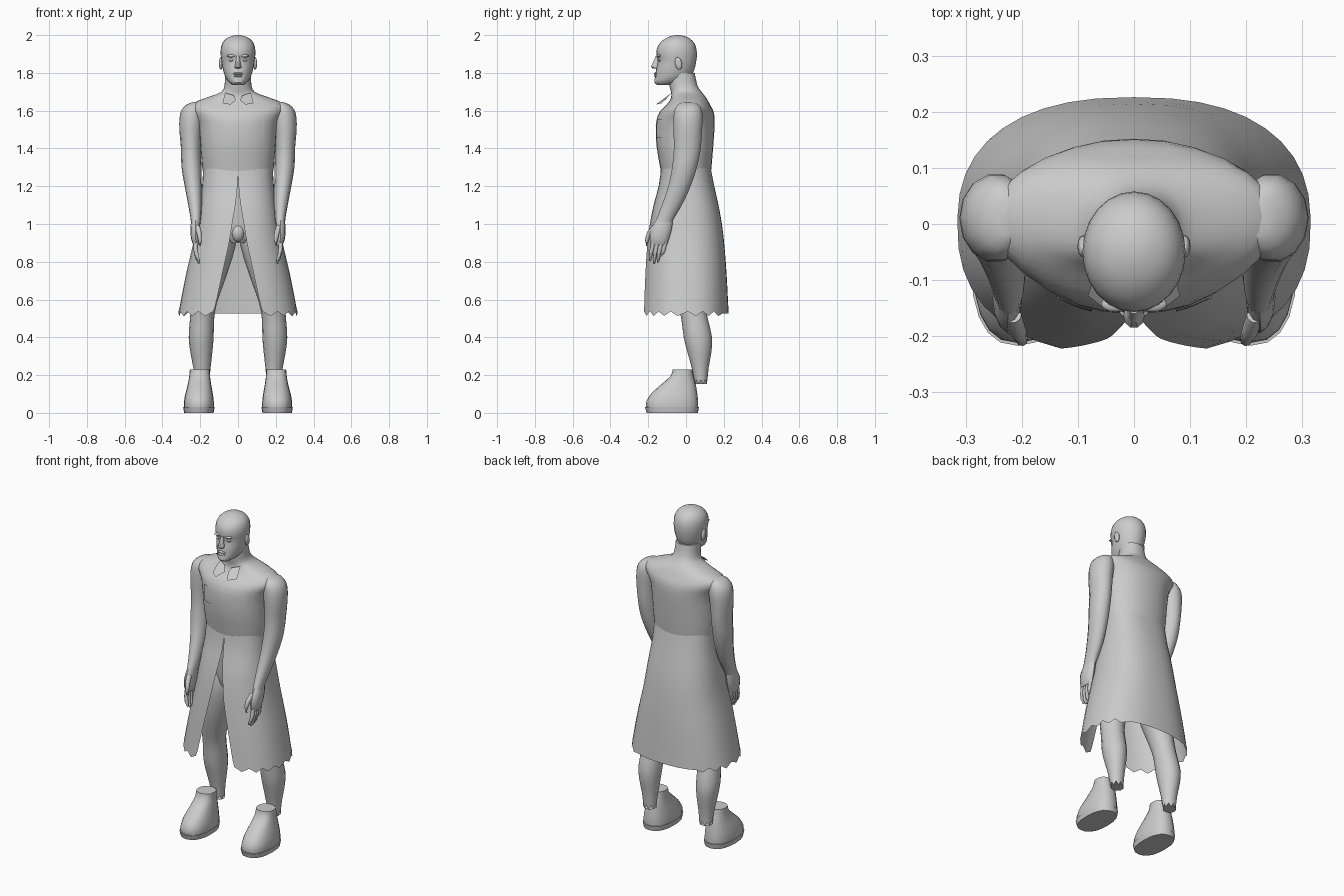
import bpy, bmesh, math
from mathutils import Vector
from mathutils.bvhtree import BVHTree

if "Cube" in bpy.data.objects:
    bpy.data.objects.remove(bpy.data.objects["Cube"])

grey = bpy.data.materials.new("plain_grey")
grey.diffuse_color = (0.6, 0.6, 0.6, 1)
grey.use_nodes = True
grey.node_tree.nodes["Principled BSDF"].inputs["Base Color"].default_value = grey.diffuse_color


def make(name, verts, faces, angle=40, fix=True):
    me = bpy.data.meshes.new(name)
    me.from_pydata(verts, [], faces)
    if fix:
        bm = bmesh.new()
        bm.from_mesh(me)
        bmesh.ops.recalc_face_normals(bm, faces=bm.faces)
        bm.to_mesh(me)
        bm.free()
    me.materials.append(grey)
    ob = bpy.data.objects.new(name, me)
    bpy.context.collection.objects.link(ob)
    bpy.ops.object.select_all(action='DESELECT')
    ob.select_set(True)
    bpy.context.view_layer.objects.active = ob
    bpy.ops.object.shade_smooth_by_angle(angle=math.radians(angle))
    return ob


def spline(rows, steps):
    """Catmull-Rom interpolation of the rows of numbers."""
    out = []
    for i in range(len(rows) - 1):
        a, b = rows[max(i - 1, 0)], rows[i]
        c, d = rows[i + 1], rows[min(i + 2, len(rows) - 1)]
        for k in range(steps):
            t = k / steps
            out.append([0.5 * (2 * q + (r - p) * t + (2 * p - 5 * q + 4 * r - s) * t * t
                               + (3 * q - p - 3 * r + s) * t ** 3)
                        for p, q, r, s in zip(a, b, c, d)])
    return out + [list(rows[-1])]


def power(v, n):
    return math.copysign(abs(v) ** (2 / n), v)


def loft(name, rows, side=1, seg=16, n=2, steps=2, ragged=0, angle=40):
    """Rows: height, centre x, half width, front y, back y."""
    rows = spline(rows, steps)
    verts, faces = [], []
    for j, (z, cx, w, f, b) in enumerate(rows):
        for i in range(seg):
            t = 2 * math.pi * i / seg
            dz = ragged * (-1) ** i if j == len(rows) - 1 else 0
            verts.append((side * (cx + w * power(math.cos(t), n)),
                          (f + b) / 2 + (b - f) / 2 * power(math.sin(t), n), z + dz))
    for j in range(len(rows) - 1):
        for i in range(seg):
            k = (i + 1) % seg
            faces.append((j * seg + i, j * seg + k, (j + 1) * seg + k, (j + 1) * seg + i))
    faces += [tuple(range(seg)), tuple(range(len(verts) - seg, len(verts)))]
    return make(name, verts, faces, angle)


def blob(name, centre, size, turn=0):
    bm = bmesh.new()
    bmesh.ops.create_uvsphere(bm, u_segments=12, v_segments=8, radius=1)
    for v in bm.verts:
        x, y, z = (v.co[i] * size[i] for i in range(3))
        v.co = Vector((x, y * math.cos(turn) - z * math.sin(turn),
                       y * math.sin(turn) + z * math.cos(turn))) + Vector(centre)
    verts = [v.co[:] for v in bm.verts]
    faces = [[v.index for v in f.verts] for f in bm.faces]
    bm.free()
    return make(name, verts, faces, 60)


def tube(name, pts, radii, seg=8):
    """Tapered limb through points."""
    verts, faces = [], []
    pts = [Vector(p) for p in pts]
    for i, p in enumerate(pts):
        d = pts[min(i + 1, len(pts) - 1)] - pts[max(i - 1, 0)]
        q = d.to_track_quat('Z', 'Y')
        for k in range(seg):
            t = 2 * math.pi * k / seg
            verts.append(p + q @ Vector((math.cos(t), math.sin(t), 0)) * radii[i])
    for j in range(len(pts) - 1):
        for i in range(seg):
            k = (i + 1) % seg
            faces.append((j * seg + i, j * seg + k, (j + 1) * seg + k, (j + 1) * seg + i))
    faces += [tuple(range(seg)), tuple(range(len(verts) - seg, len(verts)))]
    return make(name, verts, faces, 50)


# torso with sloping shoulders and neck, reaching down to the pelvis
torso = loft("torso", [
    (0.90, 0, .05, -.08, .06), (0.95, 0, .12, -.10, .12), (1.05, 0, .165, -.11, .13),
    (1.18, 0, .170, -.12, .125), (1.30, 0, .190, -.137, .135), (1.42, 0, .200, -.157, .145),
    (1.54, 0, .212, -.158, .152), (1.595, 0, .245, -.138, .146), (1.63, 0, .250, -.105, .128),
    (1.655, 0, .205, -.085, .115), (1.678, 0, .140, -.078, .100), (1.70, 0, .088, -.080, .082),
    (1.735, 0, .071, -.088, .060), (1.80, 0, .068, -.095, .046)], seg=28, n=2.2)

# coat skirt: open shell split at the front, ragged hem
SEG, N = 36, 2.4
rows = spline([(1.31, .184, -.130, .128, .001), (1.2, .190, -.145, .150, .003),
               (1.1, .205, -.172, .172, .014), (1.0, .220, -.192, .190, .031),
               (0.9, .237, -.206, .202, .047), (.75, .272, -.219, .214, .080),
               (.62, .298, -.228, .221, .108), (.525, .315, -.234, .226, .130)], 2)
verts, faces = [], []
for j, (z, w, f, b, e) in enumerate(rows):
    gap = math.asin((e / w) ** (N / 2))
    for i in range(SEG + 1):
        t = -math.pi / 2 + gap + (2 * math.pi - 2 * gap) * i / SEG
        s = math.sin(t)
        dz = .012 * (-1) ** i if j == len(rows) - 1 and s < .8 else 0
        verts.append((w * power(math.cos(t), N), (b if s > 0 else -f) * power(s, N), z + dz))
for j in range(len(rows) - 1):
    for i in range(SEG):
        a, c = j * (SEG + 1) + i, (j + 1) * (SEG + 1) + i
        faces.append((a, c, c + 1, a + 1))
make("coat_skirt", verts, faces, 40, fix=False)

# pockets and front strip laid on the chest
tree = BVHTree.FromPolygons([v.co for v in torso.data.vertices],
                            [p.vertices[:] for p in torso.data.polygons])


def patch(name, x0, x1, z0, z1, nx=4, nz=6):
    vs = []
    for j in range(nz + 1):
        for i in range(nx + 1):
            x, z = x0 + (x1 - x0) * i / nx, z0 + (z1 - z0) * j / nz
            hit = tree.ray_cast(Vector((x, -1, z)), Vector((0, 1, 0)))[0]
            vs.append((x, hit.y - .005, z))
    fs = [(j * (nx + 1) + i, j * (nx + 1) + i + 1, (j + 1) * (nx + 1) + i + 1, (j + 1) * (nx + 1) + i)
          for j in range(nz) for i in range(nx)]
    make(name, vs, fs, fix=False)


patch("front_strip", -.008, .008, 1.30, 1.61, 1, 10)
for s, label in ((1, "left"), (-1, "right")):
    patch(label + "_pocket", *sorted((s * .075, s * .138)), 1.455, 1.555)

    # pointed collar flap
    flap = [(.010, -.112, 1.655), (.040, -.160, 1.632), (.082, -.128, 1.640),
            (.068, -.075, 1.695), (.022, -.092, 1.680)]
    make(label + "_collar", [(s * x, y, z) for x, y, z in flap], [(0, 1, 2, 3, 4)[::s]], fix=False)

    # arm from rounded shoulder to wrist
    loft(label + "_arm", [
        (1.645, .222, .018, -.02, .04), (1.632, .232, .040, -.045, .068),
        (1.605, .240, .058, -.062, .084), (1.56, .246, .064, -.068, .090),
        (1.49, .250, .060, -.068, .086), (1.40, .249, .053, -.066, .080),
        (1.31, .247, .053, -.074, .062), (1.22, .239, .047, -.090, .034),
        (1.12, .229, .038, -.122, -.010), (1.04, .224, .029, -.152, -.058),
        (1.00, .224, .024, -.168, -.078)], s, seg=14)

    # hand: palm, four fanned fingers and thumb
    loft(label + "_palm", [(1.02, .224, .024, -.160, -.070), (.97, .226, .026, -.187, -.076),
                           (.92, .224, .024, -.192, -.090), (.89, .221, .016, -.184, -.100)], s, seg=12)
    for k in range(4):
        y, drop = -.174 + k * .021, (.0, .012, .006, -.016)[k]
        tube(label + "_finger", [(s * .224, y, .905), (s * .224, y - .008, .86),
                                 (s * .217, y - .014, .830 - drop), (s * .206, y - .016, .805 - drop)],
             [.012, .0115, .010, .005])
    tube(label + "_thumb", [(s * .215, -.165, .985), (s * .205, -.195, .95),
                            (s * .200, -.207, .915), (s * .202, -.207, .885)], [.015, .014, .011, .005])

    # leg, ending in a ragged cuff
    loft(label + "_leg", [
        (1.02, .09, .070, -.09, .11), (.93, .097, .092, -.10, .125), (.82, .122, .092, -.095, .118),
        (.70, .152, .082, -.075, .105), (.58, .180, .068, -.045, .102), (.50, .190, .064, -.025, .115),
        (.40, .195, .066, -.012, .138), (.32, .194, .058, .008, .134), (.24, .191, .046, .030, .120),
        (.165, .190, .038, .045, .113)], s, seg=16, ragged=.012)

    # boot with sole
    loft(label + "_boot", [
        (.03, .207, .079, -.211, .064), (.06, .207, .079, -.210, .064), (.10, .206, .073, -.186, .060),
        (.15, .204, .062, -.132, .052), (.195, .203, .055, -.082, .040), (.23, .202, .053, -.070, .034)],
        s, seg=20, n=2.4)
    loft(label + "_sole", [(0, .207, .078, -.208, .063), (.03, .207, .083, -.217, .069)],
         s, seg=20, n=2.4, steps=1, angle=30)

    # ear, brow and eye
    blob(label + "_ear", (s * .091, -.040, 1.85), (.010, .019, .034), .2)
    blob(label + "_brow", (s * .033, -.143, 1.890), (.026, .014, .008))
    blob(label + "_eye", (s * .034, -.138, 1.868), (.015, .011, .007))

# head, narrowing to the jaw
loft("head", [
    (1.735, 0, .024, -.150, -.08), (1.75, 0, .048, -.168, -.02), (1.78, 0, .068, -.163, .025),
    (1.82, 0, .080, -.158, .045), (1.86, 0, .087, -.150, .054), (1.90, 0, .092, -.157, .058),
    (1.94, 0, .089, -.150, .052), (1.97, 0, .074, -.126, .034), (1.99, 0, .047, -.094, .006),
    (2.0, 0, .012, -.058, -.030)], seg=24, n=2)

# nose and lips
loft("nose", [(1.822, 0, .012, -.172, -.14), (1.832, 0, .019, -.186, -.14),
              (1.85, 0, .013, -.178, -.14), (1.89, 0, .009, -.160, -.14)], seg=10)
blob("upper_lip", (0, -.157, 1.796), (.026, .013, .007))
blob("lower_lip", (0, -.157, 1.783), (.023, .013, .007))

# front of the pelvis
blob("pelvis_front", (0, -.080, .955), (.036, .036, .050))
